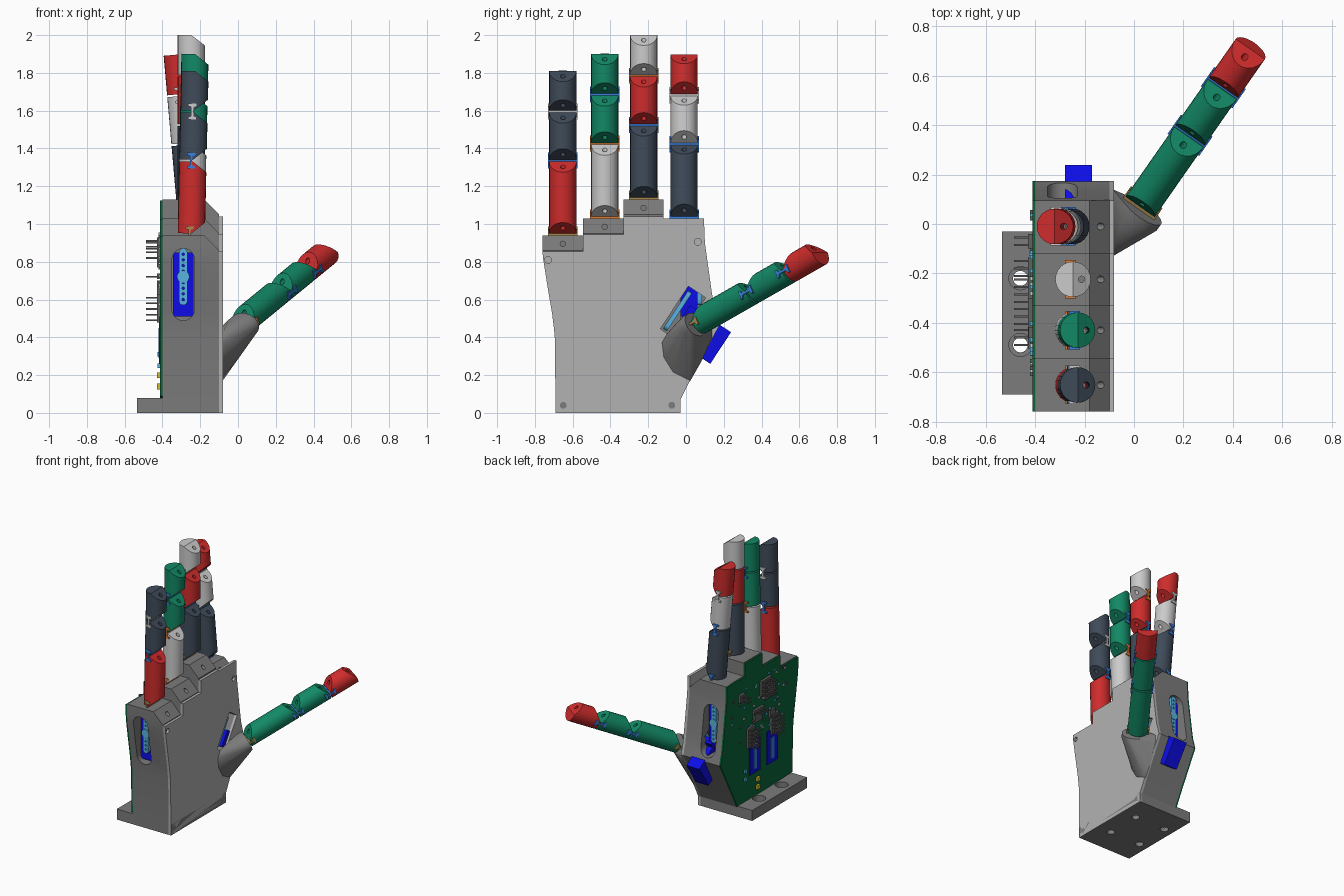
import bpy, bmesh, math, random
from mathutils import Vector, Matrix

if "Cube" in bpy.data.objects:
    bpy.data.objects.remove(bpy.data.objects["Cube"])

random.seed(4)
COL = dict(red=(.62, .025, .025), green=(.006, .25, .13), slate=(.05, .07, .1), white=(.72, .72, .72),
           blue=(.004, .004, .8), sky=(.04, .22, .75), cyan=(.1, .45, .75), gold=(.4, .25, .08),
           orange=(.75, .2, .03), board=(.003, .13, .04), dark=(.12, .12, .12), yellow=(.7, .5, .03),
           shell=(.2, .2, .2), plate=(.45, .45, .45))


def finish(name, bm, col=None, mat=None):
    bmesh.ops.recalc_face_normals(bm, faces=bm.faces)
    me = bpy.data.meshes.new(name)
    bm.to_mesh(me)
    bm.free()
    ob = bpy.data.objects.new(name, me)
    bpy.context.collection.objects.link(ob)
    if mat:
        me.transform(mat)
    if col:
        m = bpy.data.materials.get(col) or bpy.data.materials.new(col)
        m.diffuse_color = (*COL[col], 1)
        m.use_nodes = True
        m.node_tree.nodes["Principled BSDF"].inputs["Base Color"].default_value = m.diffuse_color
        me.materials.append(m)
    return ob


def prism(name, pts, axis, lo, hi, col=None, mat=None):
    """Extrude an outline: (y,z) along x, (x,z) along y or (x,y) along z."""
    bm = bmesh.new()
    place = {'x': lambda a, b, t: (t, a, b), 'y': lambda a, b, t: (a, t, b), 'z': lambda a, b, t: (a, b, t)}[axis]
    rings = [[bm.verts.new(place(a, b, t)) for a, b in pts] for t in (lo, hi)]
    bm.faces.new(rings[0])
    bm.faces.new(rings[1])
    n = len(pts)
    for i in range(n):
        j = (i + 1) % n
        bm.faces.new((rings[0][i], rings[0][j], rings[1][j], rings[1][i]))
    return finish(name, bm, col, mat)


def box(name, x, y, z, col=None, mat=None):
    return prism(name, [(x[0], y[0]), (x[1], y[0]), (x[1], y[1]), (x[0], y[1])], 'z', *z, col, mat)


def circle(a, b, r, n=20):
    return [(a + r * math.cos(2 * math.pi * i / n), b + r * math.sin(2 * math.pi * i / n)) for i in range(n)]


def capsule(a, b, half, r, n=10):
    arc = [math.pi * i / n for i in range(n + 1)]
    return ([(a + r * math.cos(t), b + half - r + r * math.sin(t)) for t in arc] +
            [(a - r * math.cos(t), b - half + r - r * math.sin(t)) for t in arc])


def cut(ob, *cutters):
    for c in cutters:
        c.hide_render = True
        m = ob.modifiers.new('cut', 'BOOLEAN')
        m.operation, m.solver, m.object = 'DIFFERENCE', 'EXACT', c
        bpy.context.view_layer.objects.active = ob
        bpy.ops.object.modifier_apply(modifier=m.name)
        bpy.data.objects.remove(c)


# Palm outline in (y, z), with one step for each finger
left = [(-.695, .41), (-.708, .52), (-.735, .68), (-.757, .82), (-.76, .87)]
right = [(.095, 1.03), (.1, .9), (.135, .65), (.15, .55), (.175, .46), (.02, .17), (-.03, .07)]
cols = [(-.76, -.545), (-.545, -.33), (-.33, -.12), (-.12, .095)]
tops = [.94, 1.03, 1.13, 1.03]


def outline(z0, steps):
    stair = [(y, t) for (a, b), t in zip(cols, steps) for y in (a, b)]
    low = [] if z0 > .06 else [(-.03, z0)]
    return [(-.69, z0)] + [p for p in left if p[1] < steps[0] - .02] + stair[:-1] + right + low


R = .072
ys = [-.652, -.43, -.224, -.01]
body = prism('palm_shell', outline(0, tops), 'x', -.40, -.10, 'shell')
for (a, b), t, y in zip(cols, tops, ys):
    wedge = [(-.191, t + .011), (-.085, t - .095), (-.085, t + .011)]
    cut(body, prism('c', wedge, 'y', a - (.02 if t < 1 else 0), b + (.02 if b > 0 else 0)),
        prism('c', circle(y, t - .045, .014), 'x', -.22, 0))
slot = capsule(-.29, .68, .19, .06)
cut(body, prism('c', slot, 'y', -.9, -.6), prism('c', slot, 'y', -.03, .3))

# Front cover plate with screw holes
plate = prism('palm_plate', outline(0, [.855, .945, 1.04, 1.03]), 'x', -.10, -.08, 'plate')
for y, z in [(-.65, .04), (-.075, .04), (-.73, .81), (.062, .905)]:
    cut(plate, prism('c', circle(y, z, .018), 'x', -.097, 0))

# Thumb servo: local y runs along its long side, local z points into the palm
u, v = Vector((0, .55, .835)), Vector((0, -.835, .55))


def servo_frame(x, y, z):
    m = Matrix((Vector((1, 0, 0)), u, v)).transposed().to_4x4()
    m.translation = (x, y, z)
    return m


for o in (plate, body):
    cut(o, box('c', (-.1, .1), (-.135, .135), (-.06, .05), None, servo_frame(-.16, -.02, .53)))
F = servo_frame(-.225, .075, .415)
box('thumb_servo', (-.055, .055), (-.10, .10), (-.13, .13), 'blue', F)
box('thumb_servo_flange', (-.056, .056), (-.14, .14), (.06, .08), 'blue', F)
box('thumb_servo_front', (.05, .13), (-.06, .06), (.05, .12), 'blue', F)
prism('thumb_servo_horn', capsule(0, 0, .12, .028), 'z', -.012, .012, 'cyan', servo_frame(-.12, -.045, .54))

# Side servos in both slots
for side, y, s in (('left', -.67, -1), ('right', .06, 1)):
    box(side + '_servo', (-.345, -.235), sorted((y, y - s * .09)), (.51, .85), 'blue')
    span = sorted((y - s * .01, y + s * .025))
    horn = prism(side + '_servo_horn', capsule(-.29, .72, .15, .022), 'y', *span, 'cyan')
    for k in range(-4, 5):
        if k:
            cut(horn, prism('c', circle(-.29, .72 + k * .03, .007, 8), 'y', -1, 1))
    prism(side + '_servo_hub', circle(-.29, .72, .033), 'y', span[0] - .004, span[1] + .004, 'cyan')

# Base flange with counterbored bolt holes
base = box('base_flange', (-.535, -.08), (-.69, -.03), (0, .08), 'shell')
for y in (-.22, -.49):
    cut(base, prism('c', circle(-.46, y, .03), 'z', -.1, .2), prism('c', circle(-.46, y, .047), 'z', .03, .2))
    for o in (base, body):
        cut(o, prism('c', circle(-.2, y, .028), 'z', -.1, .05))

# Circuit board, chips, pins and small parts on the back
prism('circuit_board', outline(.09, [t - .005 for t in tops]), 'x', -.412, -.40, 'board')
for i, y in enumerate((-.235, -.44)):
    box(f'rear_servo_{i}', (-.418, -.39), (y - .065, y + .065), (.26, .51), 'blue')
    box(f'rear_servo_label_{i}', (-.42, -.41), (y - .02, y + .02), (.29, .45), 'sky')
for i, (y, z, w, h) in enumerate([(-.4, .83, .06, .06), (-.26, .67, .045, .03), (-.43, .64, .03, .03)]):
    box(f'chip_{i}', (-.428, -.41), (y - w, y + w), (z - h, z + h), 'dark')
for i, (y, z, ny, nz) in enumerate([(-.18, .49, 3, 5), (-.46, .49, 3, 5), (-.36, .82, 4, 4), (-.27, .72, 4, 1), (-.07, .87, 2, 2)]):
    box(f'header_{i}', (-.43, -.41), (y - ny * .015, y + ny * .015), (z - .012, z + nz * .03 - .012), 'dark')
    for a in range(ny):
        for b in range(nz):
            py, pz = y + (a - (ny - 1) / 2) * .03, z + b * .03
            box('pin', (-.487, -.40), (py - .004, py + .004), (pz - .004, pz + .004), 'dark')
for i in range(46):
    y, z = random.uniform(-.64, .05), random.uniform(.55, .95)
    box('board_part', (-.422, -.41), (y - .008, y + .008), (z - .006, z + .006), random.choice(['cyan', 'dark', 'white']))
for z in (.14, .2):
    box('board_jumper', (-.43, -.41), (-.28, -.25), (z - .015, z + .015), 'yellow')
for z in (.25, .31):
    box('board_light', (-.425, -.41), (-.13, -.11), (z - .012, z + .012), 'cyan')


# Finger parts: local z runs along the finger, local +x is the palm side
def segment(name, length, z0, col, mat):
    bm = bmesh.new()
    n = 24
    pts = circle(0, 0, R, n)
    ramp = [max(0, x) for x, y in pts]
    bot = [bm.verts.new((x, y, z0 + s * .83)) for (x, y), s in zip(pts, ramp)]
    top = [bm.verts.new((x, y, z0 + length - s * .76)) for (x, y), s in zip(pts, ramp)]
    for ring in (bot, top):
        bm.faces.new(ring[n // 4:3 * n // 4 + 1])
        bm.faces.new(ring[3 * n // 4:] + ring[:n // 4 + 1])
    for i in range(n):
        j = (i + 1) % n
        bm.faces.new((bot[i], bot[j], top[j], top[i]))
    ob = finish(name, bm, col)
    cut(ob, prism('c', circle(.035, 0, .013, 12), 'z', z0 - .1, z0 + length + .1))
    ob.data.transform(mat)


def hinge(name, z, col, mat):
    half = [(.022, .042), (.022, .03), (.006, .024), (.006, -.024), (.022, -.03), (.022, -.042)]
    pts = [(x - .01, z + h) for x, h in half] + [(-x - .01, z + h) for x, h in reversed(half)]
    prism(name, pts, 'y', -R - .006, R + .006, col, mat)


def finger(name, mat, segs, hinges):
    z = 0
    for i, (length, sc, hc) in enumerate(zip((.38, .25, .21), segs, hinges)):
        hinge(f'{name}_hinge_{i}', z - .005, hc, mat)
        segment(f'{name}_segment_{i}', length, z, sc, mat)
        z += length + .01


specs = [('little_finger', 1.3, ('red', 'slate', 'slate'), ('gold', 'sky', 'white')),
         ('ring_finger', 1.3, ('white', 'green', 'green'), ('orange', 'orange', 'sky')),
         ('middle_finger', 0, ('slate', 'red', 'white'), ('gold', 'sky', 'orange')),
         ('index_finger', -5, ('slate', 'white', 'red'), ('sky', 'sky', 'white'))]
for (name, lean, segs, hinges), y, t in zip(specs, ys, tops):
    m = Matrix.Translation((-.247, y, t + .01)) @ Matrix.Rotation(math.radians(lean), 4, 'Y')
    finger(name, m, segs, hinges)

# Thumb and its flared mount
start, d = Vector((.025, .07, .485)), Vector((.44, .63, .36)).normalized()
f = (Vector((0, 0, 1)) - d * d.z).normalized()
T = Matrix((f, d.cross(f), d)).transposed().to_4x4()
T.translation = start
finger('thumb', T, ('green', 'green', 'red'), ('gold', 'sky', 'sky'))
bm = bmesh.new()
foot = [(-.13, .37), (-.12, .29), (-.07, .21), (.02, .165), (.08, .27), (.14, .40), (.14, .46), (-.1, .42)]
for y, z in foot:
    bm.verts.new((-.085, y, z))
for z in (-.05, -.015):
    for a, b in circle(-.015, .02, .09, 24):
        bm.verts.new(T @ Vector((a * .75, b, z)))
bmesh.ops.convex_hull(bm, input=bm.verts)
finish('thumb_mount', bm, 'shell')

# Smooth round surfaces, keep hard edges
bpy.ops.object.select_all(action='SELECT')
bpy.context.view_layer.objects.active = body
bpy.ops.object.shade_smooth_by_angle(angle=math.radians(25))
